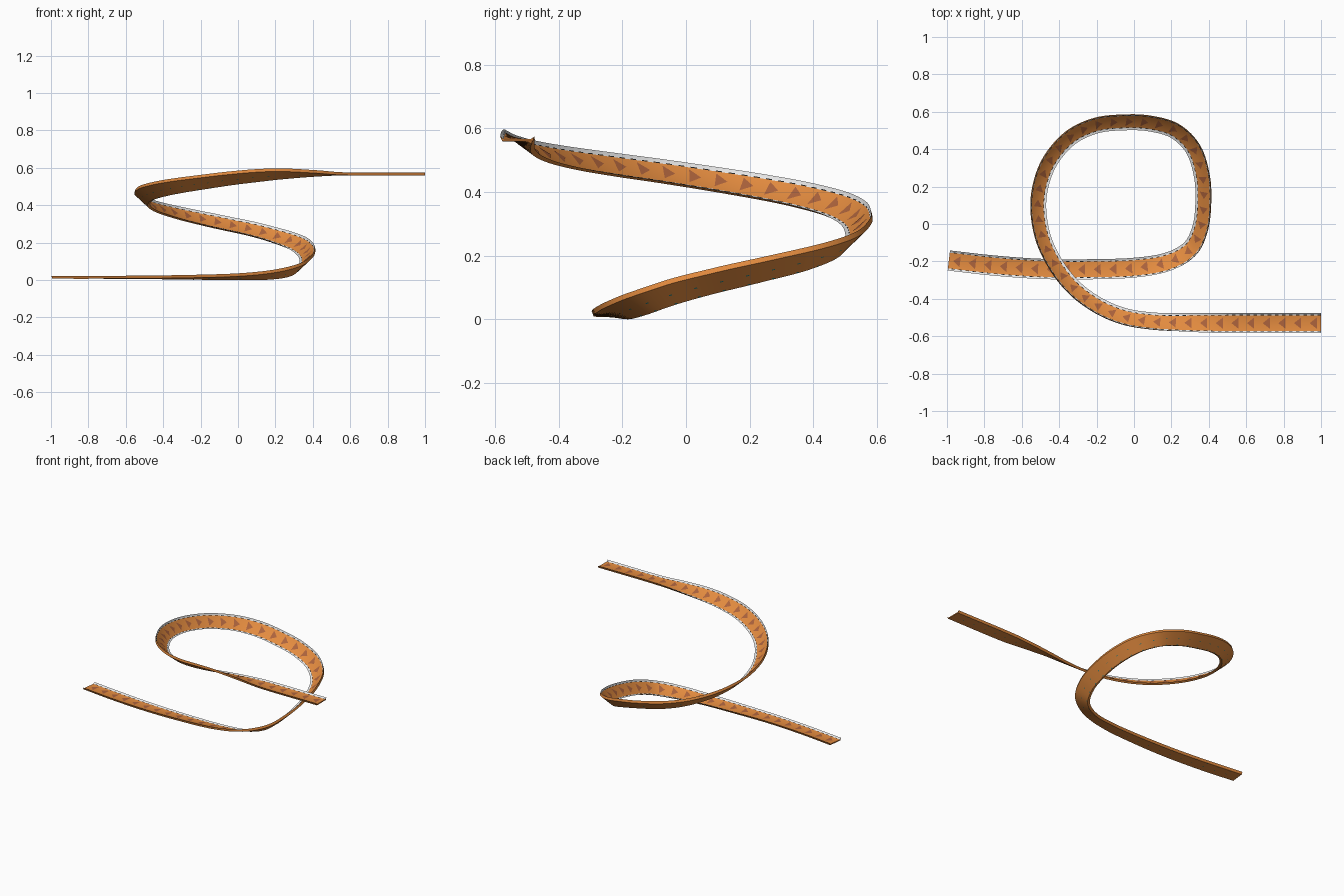
import bpy, bmesh, math
from mathutils import Vector

if "Cube" in bpy.data.objects:
    bpy.data.objects.remove(bpy.data.objects["Cube"])

# Centre line control points: x, y, z, bank angle in degrees
PATH = [
    (-0.99, -0.195, 0.015, 0), (-0.75, -0.222, 0.015, 0), (-0.50, -0.240, 0.015, 2),
    (-0.25, -0.243, 0.015, 6), (0.0, -0.235, 0.018, 12), (0.18, -0.205, 0.028, 23),
    (0.30, -0.137, 0.052, 34), (0.355, -0.03, 0.088, 41), (0.373, 0.10, 0.122, 42),
    (0.367, 0.25, 0.157, 42), (0.32, 0.40, 0.194, 42), (0.22, 0.50, 0.231, 42),
    (0.08, 0.541, 0.27, 42), (-0.06, 0.546, 0.30, 42), (-0.20, 0.53, 0.33, 42),
    (-0.33, 0.472, 0.36, 42), (-0.43, 0.37, 0.388, 42), (-0.49, 0.25, 0.412, 42),
    (-0.515, 0.10, 0.437, 42), (-0.49, -0.07, 0.463, 42), (-0.42, -0.22, 0.484, 42),
    (-0.32, -0.345, 0.503, 41), (-0.19, -0.44, 0.522, 39), (-0.05, -0.498, 0.541, 37),
    (0.10, -0.522, 0.557, 34), (0.24, -0.528, 0.567, 26), (0.42, -0.53, 0.57, 11),
    (0.60, -0.53, 0.568, 0), (1.0, -0.53, 0.568, 0)]


def material(name, colour):
    m = bpy.data.materials.new(name)
    m.diffuse_color = (*colour, 1)
    m.use_nodes = True
    m.node_tree.nodes["Principled BSDF"].inputs["Base Color"].default_value = m.diffuse_color
    return m


orange = material("orange", (0.77, 0.26, 0.05))
brown = material("arrow brown", (0.42, 0.125, 0.045))
white = material("kerb white", (0.85, 0.85, 0.85))
black = material("kerb black", (0.015, 0.015, 0.015))
teal = material("teal", (0.01, 0.22, 0.24))

# Dense Catmull-Rom samples with running length
pts = [Vector(p) for p in PATH]
pts = [2 * pts[0] - pts[1]] + pts + [2 * pts[-1] - pts[-2]]
dense = []
for a, b, c, d in zip(pts, pts[1:], pts[2:], pts[3:]):
    for k in range(24):
        t = k / 24
        dense.append(0.5 * (2 * b + (c - a) * t + (2 * a - 5 * b + 4 * c - d) * t * t
                            + (3 * b - a - 3 * c + d) * t ** 3))
dense.append(pts[-2])
lengths = [0.0]
for p, q in zip(dense, dense[1:]):
    lengths.append(lengths[-1] + (q.xyz - p.xyz).length)
TOTAL = lengths[-1]


def sample(s):
    s = min(max(s, 0), TOTAL)
    i = next((k for k in range(len(lengths) - 2) if lengths[k + 1] >= s), len(lengths) - 2)
    return dense[i].lerp(dense[i + 1], (s - lengths[i]) / (lengths[i + 1] - lengths[i]))


def place(s, u, v):
    """Point at length s, u across the road, v above its surface."""
    p = sample(s)
    t = (sample(s + 0.012).xyz - sample(s - 0.012).xyz).normalized()
    right = t.cross(Vector((0, 0, 1))).normalized()
    up = right.cross(t)
    a = math.radians(p.w)
    return p.xyz + (right * math.cos(a) + up * math.sin(a)) * u \
        + (up * math.cos(a) - right * math.sin(a)) * v


def finish(bm, name, mats):
    me = bpy.data.meshes.new(name)
    bm.to_mesh(me)
    bm.free()
    ob = bpy.data.objects.new(name, me)
    bpy.context.collection.objects.link(ob)
    for m in mats:
        me.materials.append(m)
    return ob


# Road: shallow trough section, narrower underneath, with inward sloping kerbs
HALF = [(0.047, -0.007), (0.054, 0.008), (0.045, 0.001), (0.0415, 0.0)]
SECTION = HALF + [(-u, v) for u, v in reversed(HALF)]
STEPS = 260
bm = bmesh.new()
rings = [[bm.verts.new(place(TOTAL * i / STEPS, u, v)) for u, v in SECTION]
         for i in range(STEPS + 1)]
n = len(SECTION)
for i in range(STEPS):
    for j in range(n):
        k = (j + 1) % n
        f = bm.faces.new((rings[i][j], rings[i][k], rings[i + 1][k], rings[i + 1][j]))
        if j in (1, 5):
            f.material_index = 1                    # sloping kerb
        elif j in (2, 4):
            f.material_index = 1 + i % 2            # dashed line beside the kerb
bm.faces.new(rings[0])
bm.faces.new(rings[-1])
bmesh.ops.recalc_face_normals(bm, faces=bm.faces[:])
road = finish(bm, "banked_road", [orange, white, black])
bpy.context.view_layer.objects.active = road
road.select_set(True)
bpy.ops.object.shade_smooth_by_angle(angle=math.radians(25))

# Direction arrows: thin triangles pointing down the slope
bm = bmesh.new()
count = round(TOTAL / 0.084)
for i in range(count):
    s = TOTAL * (i + 0.5) / count
    base = [bm.verts.new(place(s + 0.019, u, 0.0015)) for u in (-0.030, 0.030)]
    mid = [bm.verts.new(place(s, u, 0.0015)) for u in (-0.015, 0.015)]
    tip = bm.verts.new(place(s - 0.019, 0, 0.0015))
    bm.faces.new((base[0], mid[0], mid[1], base[1]))
    bm.faces.new((mid[0], tip, mid[1]))
for f in bm.faces:
    f.normal_update()
    if f.normal.z < 0:
        f.normal_flip()
arrows = finish(bm, "direction_arrows", [brown])

# Small connector marks under each joint of the road
bm = bmesh.new()
for i in range(1, count):
    s = TOTAL * i / count
    for u in (0.0, -0.042):
        bm.faces.new([bm.verts.new(place(s + ds, u + du, -0.0078)) for ds, du in
                      ((-0.005, -0.002), (0.005, -0.002), (0.005, 0.002), (-0.005, 0.002))])
for f in bm.faces:
    f.normal_update()
    if f.normal.z > 0:
        f.normal_flip()
marks = finish(bm, "underside_marks", [teal])

# Rest the lowest point on the ground
low = min(v.co.z for ob in (road, marks) for v in ob.data.vertices)
for ob in (road, arrows, marks):
    for v in ob.data.vertices:
        v.co.z -= low
